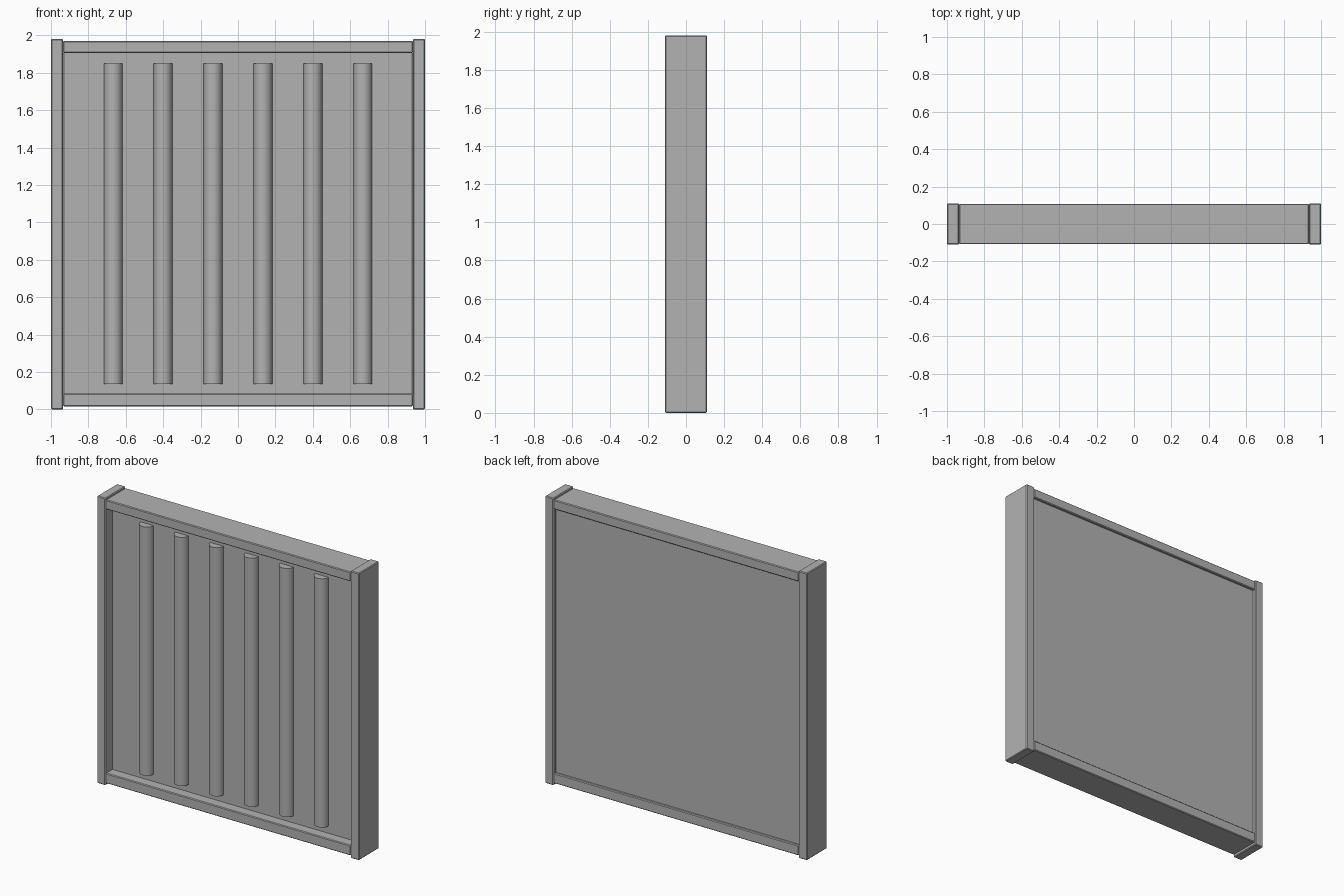
import bpy

old = bpy.data.objects.get("Cube")
if old:
    bpy.data.objects.remove(old, do_unlink=True)

grey = bpy.data.materials.new("plain grey")
grey.use_nodes = True
colour = (0.45, 0.45, 0.45, 1)
grey.diffuse_color = colour
grey.node_tree.nodes["Principled BSDF"].inputs["Base Color"].default_value = colour


def box(name, low, high, bevel=0.005):
    """Softly chamfered box between two corners."""
    bpy.ops.mesh.primitive_cube_add(size=1)
    ob = bpy.context.object
    ob.name = name
    for v in ob.data.vertices:
        v.co = [low[i] if v.co[i] < 0 else high[i] for i in range(3)]
    ob.data.materials.append(grey)
    mod = ob.modifiers.new("Bevel", "BEVEL")
    mod.width = bevel
    mod.segments = 1
    return ob


HEIGHT, DEPTH, INNER = 1.98, 0.11, 0.935
FRONT, BACK = -0.038, 0.09   # faces of the recessed panel

# Upright side posts
box("left_post", (INNER, -DEPTH, 0), (1, DEPTH, HEIGHT))
box("right_post", (-1, -DEPTH, 0), (-INNER, DEPTH, HEIGHT))

# Rails, set slightly inside the ends of the posts
for name, z0, z1 in (("bottom_rail", 0.015, 0.085), ("top_rail", 1.905, 1.97)):
    box(name, (-INNER, -DEPTH + 0.002, z0), (INNER, DEPTH - 0.002, z1))

# Recessed panel
box("panel", (-INNER, FRONT, 0.08), (INNER, BACK, 1.91))

# Row of half-round vertical ribs on the panel front
RIBS, SPACING, Z0, Z1 = 6, 0.267, 0.135, 1.85
for i in range(RIBS):
    x = (i - (RIBS - 1) / 2) * SPACING
    bpy.ops.mesh.primitive_cylinder_add(
        vertices=32, radius=0.05, depth=Z1 - Z0, location=(x, FRONT, (Z0 + Z1) / 2))
    rib = bpy.context.object
    rib.name = f"rib_{i + 1}"
    rib.data.materials.append(grey)
    bpy.ops.object.shade_smooth_by_angle()
